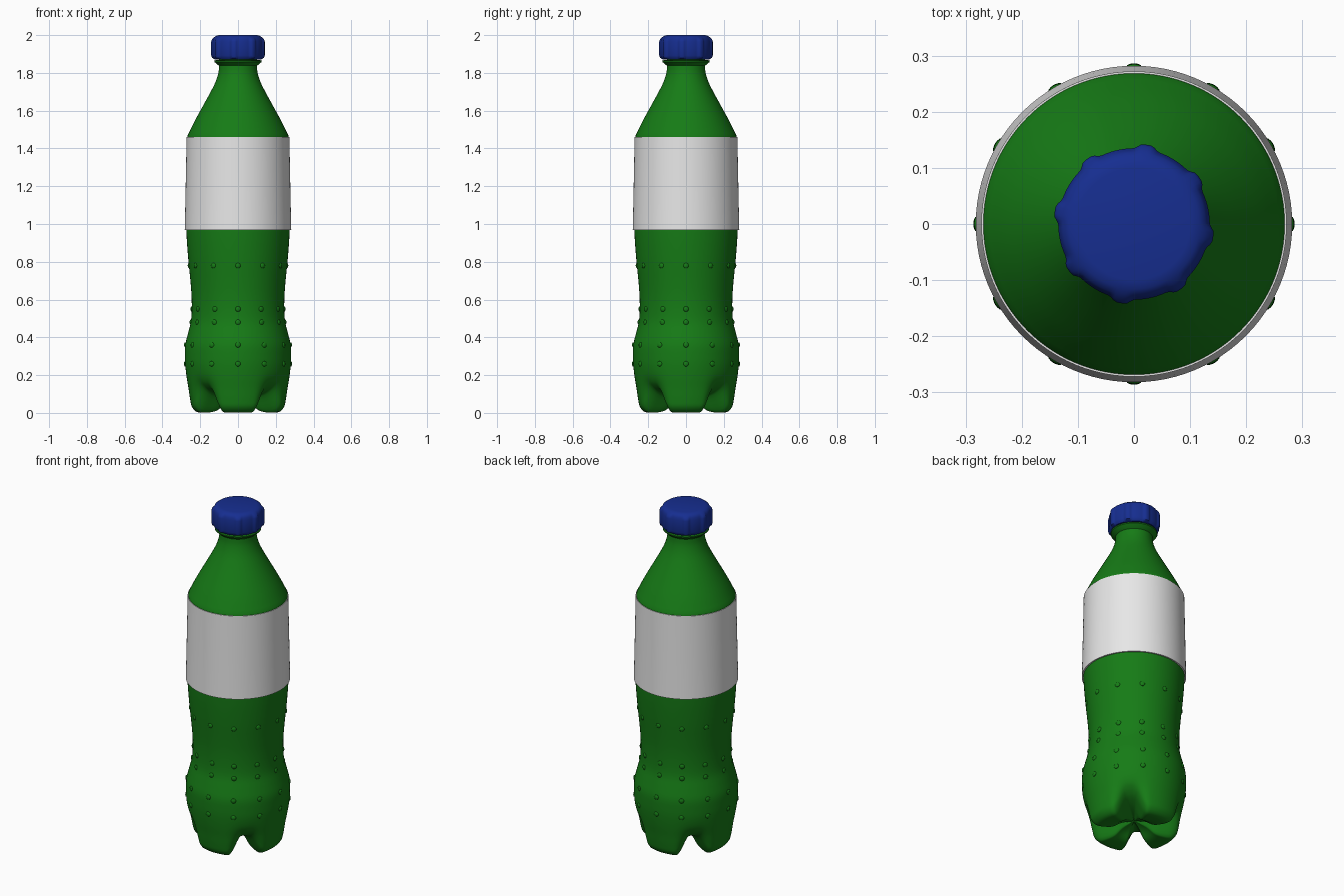
import bpy, bmesh, math
from mathutils import Vector, Matrix

if "Cube" in bpy.data.objects:
    bpy.data.objects.remove(bpy.data.objects["Cube"], do_unlink=True)


def material(name, rgb):
    m = bpy.data.materials.new(name)
    m.use_nodes = True
    m.diffuse_color = (*rgb, 1)
    m.node_tree.nodes["Principled BSDF"].inputs["Base Color"].default_value = (*rgb, 1)
    return m


GREEN = material("bottle green", (0.008, 0.2, 0.008))
WHITE = material("label white", (0.8, 0.8, 0.8))
BLUE = material("cap blue", (0.008, 0.027, 0.28))


def finish(bm, name, mat, angle=40):
    bmesh.ops.remove_doubles(bm, verts=bm.verts, dist=1e-5)
    bmesh.ops.recalc_face_normals(bm, faces=bm.faces)
    mesh = bpy.data.meshes.new(name)
    bm.to_mesh(mesh)
    bm.free()
    mesh.materials.append(mat)
    ob = bpy.data.objects.new(name, mesh)
    bpy.context.collection.objects.link(ob)
    bpy.ops.object.select_all(action="DESELECT")
    ob.select_set(True)
    bpy.context.view_layer.objects.active = ob
    bpy.ops.object.shade_smooth_by_angle(angle=math.radians(angle))
    return ob


def spline(points, steps=4):
    """Smooth curve through (radius, height) points."""
    p = [Vector(q) for q in points]
    p = [2 * p[0] - p[1]] + p + [2 * p[-1] - p[-2]]
    out = []
    for a, b, c, d in zip(p, p[1:], p[2:], p[3:]):
        for i in range(steps):
            t = i / steps
            out.append(0.5 * (2 * b + (c - a) * t + (2 * a - 5 * b + 4 * c - d) * t * t
                              + (3 * b - a - 3 * c + d) * t ** 3))
    return out + [p[-2]]


def lathe(name, profile_at, mat, segments=96, closed=False, angle=40):
    """Revolve a profile that may change with the angle."""
    bm = bmesh.new()
    rings = []
    for i in range(segments):
        a = math.tau * i / segments
        rings.append([bm.verts.new((r * math.cos(a), r * math.sin(a), z))
                      for r, z in profile_at(a)])
    n = len(rings[0])
    for i in range(segments):
        r0, r1 = rings[i], rings[(i + 1) % segments]
        for j in range(n if closed else n - 1):
            k = (j + 1) % n
            bm.faces.new((r0[j], r1[j], r1[k], r0[k]))
    return finish(bm, name, mat, angle)


def smoothstep(lo, hi, x):
    t = min(1, max(0, (x - lo) / (hi - lo)))
    return t * t * (3 - 2 * t)


# Bottle body: four feet separated by diagonal valleys
foot = [(0, .07), (.07, .045), (.12, .012), (.17, .002), (.215, .004), (.243, .03),
        (.253, .07), (.262, .13), (.272, .19)]
valley = [(0, .07), (.07, .078), (.12, .088), (.16, .1), (.19, .112), (.213, .125),
          (.235, .142), (.255, .165), (.27, .2)]
waist = [(.279, .25), (.281, .3), (.279, .36), (.265, .42), (.25, .48), (.245, .54),
         (.246, .62), (.252, .7), (.262, .8), (.27, .9), (.274, .97)]
foot_line, valley_line = spline(foot + waist), spline(valley + waist)
shoulder = [(.267, 1.2), (.267, 1.44), (.269, 1.458)] + spline(
    [(.266, 1.47), (.232, 1.54), (.194, 1.61), (.15, 1.69), (.12, 1.75), (.104, 1.8), (.1, 1.84)])
neck = [(.1, 1.9), (0, 1.9)]


def body_profile(a):
    off = abs(math.degrees(a) % 90 - 45)
    w = smoothstep(4, 25, off)
    low = [v.lerp(f, w) for f, v in zip(foot_line, valley_line)]
    return low + shoulder + neck


lathe("bottle_body", body_profile, GREEN, 128, angle=60)

# Neck flange
flange = [(.095, 1.835), (.108, 1.843), (.125, 1.858), (.126, 1.865), (.112, 1.869), (.095, 1.869)]
lathe("neck_flange", lambda a: flange, GREEN, closed=True)

# Label sleeve
sleeve = [(.272, .968), (.282, .968), (.279, 1.1), (.275, 1.3), (.272, 1.46), (.266, 1.46)]
lathe("label", lambda a: sleeve, WHITE, closed=True)

# Screw cap with eight grip ridges
def cap_profile(a):
    off = abs((math.degrees(a) - 35.5 + 22.5) % 45 - 22.5)
    g = .008 * (1 - smoothstep(3, 10, off))
    side = .135 + g
    return [(0, 1.872), (.124, 1.872), (side - .004, 1.88), (side, 1.892), (side, 1.965),
            (side - .004, 1.978), (.127, 1.988), (.116, 1.996), (.1, 2.0), (0, 2.0)]


lathe("cap", cap_profile, BLUE, 144)

# Rings of small raised dots
bm = bmesh.new()
for z, r in [(.26, .28), (.36, .279), (.48, .25), (.55, .245), (.78, .26)]:
    for i in range(12):
        place = (Matrix.Rotation(math.tau * i / 12, 4, "Z") @ Matrix.Translation((r, 0, z))
                 @ Matrix.Diagonal((.45, 1, 1, 1)))
        bmesh.ops.create_uvsphere(bm, u_segments=12, v_segments=8, radius=.014, matrix=place)
finish(bm, "raised_dots", GREEN)
